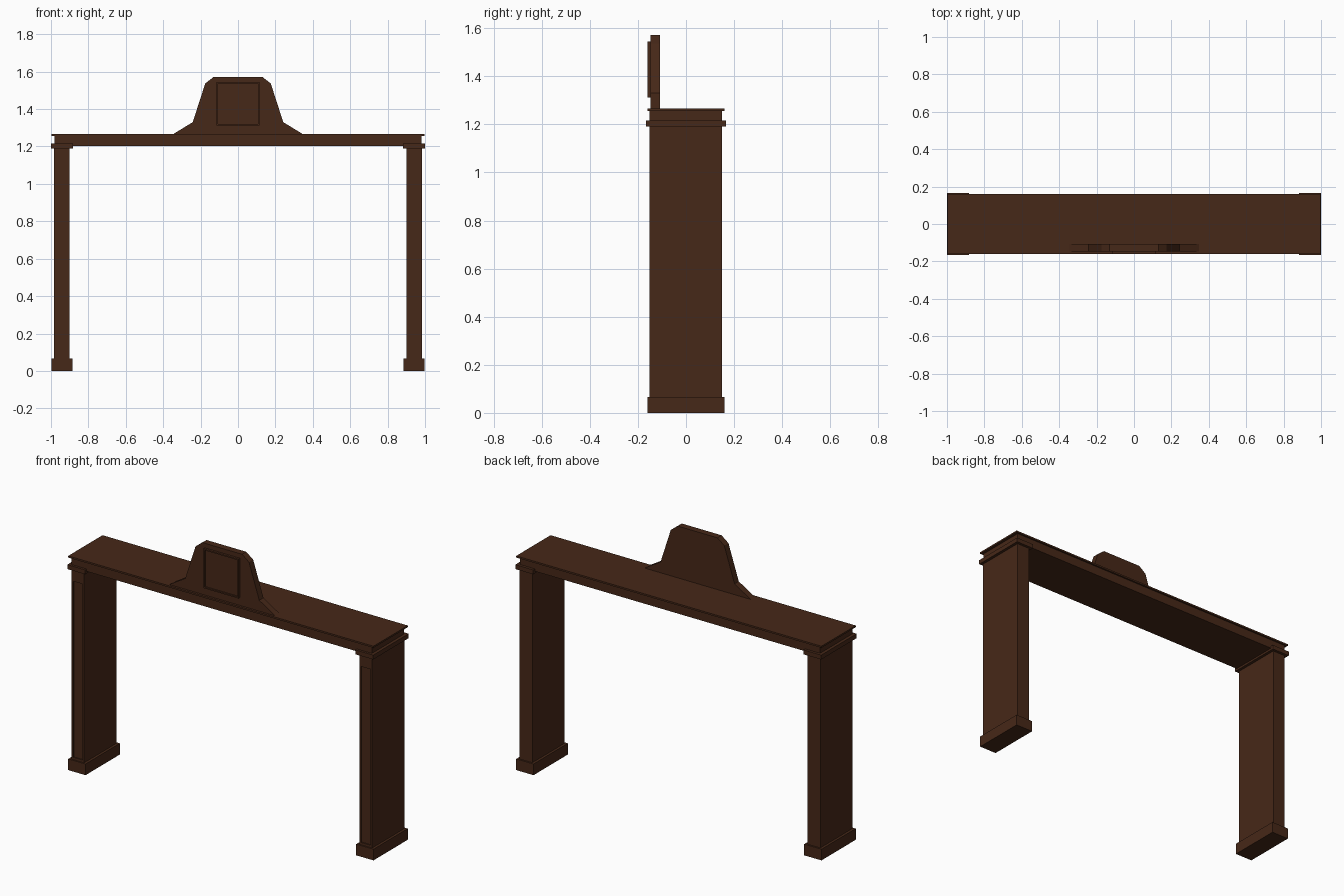
import bpy, bmesh

if "Cube" in bpy.data.objects:
    bpy.data.objects.remove(bpy.data.objects["Cube"])

wood = bpy.data.materials.new("dark_wood")
wood.diffuse_color = (0.062, 0.021, 0.009, 1)
wood.use_nodes = True
wood.node_tree.nodes["Principled BSDF"].inputs["Base Color"].default_value = wood.diffuse_color


def finish(name, bm):
    bmesh.ops.recalc_face_normals(bm, faces=bm.faces[:])
    mesh = bpy.data.meshes.new(name)
    bm.to_mesh(mesh)
    bm.free()
    mesh.materials.append(wood)
    obj = bpy.data.objects.new(name, mesh)
    bpy.context.collection.objects.link(obj)
    return obj


def extruded(name, outline, y0, y1, recess=None):
    """Extrude an x-z outline along y; recess = (border, depth, z_low, z_high) sinks the front."""
    bm = bmesh.new()
    front = bm.faces.new([bm.verts.new((x, y0, z)) for x, z in outline])
    back = bmesh.ops.extrude_face_region(bm, geom=[front], use_keep_orig=True)["geom"]
    for v in back:
        if isinstance(v, bmesh.types.BMVert):
            v.co.y = y1
    bmesh.ops.recalc_face_normals(bm, faces=bm.faces[:])
    if recess:
        border, depth, low, high = recess
        bmesh.ops.inset_region(bm, faces=[front], thickness=border)
        for v in front.verts:
            v.co.z = min(max(v.co.z, low), high)
        inner = bmesh.ops.extrude_discrete_faces(bm, faces=[front])["faces"][0]
        for v in inner.verts:
            v.co.y += depth
    return finish(name, bm)


def box(name, x0, x1, y0, y1, z0, z1, recess=None):
    return extruded(name, [(x0, z0), (x1, z0), (x1, z1), (x0, z1)], y0, y1, recess)


# Side posts with plinths, collars and a sunken front panel
for side, s in (("left", -1), ("right", 1)):
    a, b = sorted((s * 0.9, s * 0.983))
    c, d = sorted((s * 0.885, s * 0.998))
    box(side + "_post", a, b, -0.152, 0.15, 0.03, 1.21, (0.016, 0.006, 0.08, 1.12))
    box(side + "_plinth", c, d, -0.16, 0.16, 0, 0.066)
    box(side + "_collar", c - 0.002, d + 0.002, -0.166, 0.166, 1.19, 1.216)

# Lintel beam and thin top shelf
box("lintel", -0.982, 0.982, -0.152, 0.15, 1.202, 1.257)
box("top_shelf", -0.998, 0.998, -0.16, 0.16, 1.256, 1.266)

# Crest board with mirrored outline
half = [(0.35, 1.264), (0.242, 1.33), (0.175, 1.537), (0.13, 1.572)]
outline = half + [(-x, z) for x, z in reversed(half)]
extruded("crest_board", outline, -0.147, -0.108)

# Framed plaque on the crest
box("crest_plaque", -0.115, 0.115, -0.16, -0.14, 1.312, 1.545, (0.011, 0.009, 1.2, 1.6))
